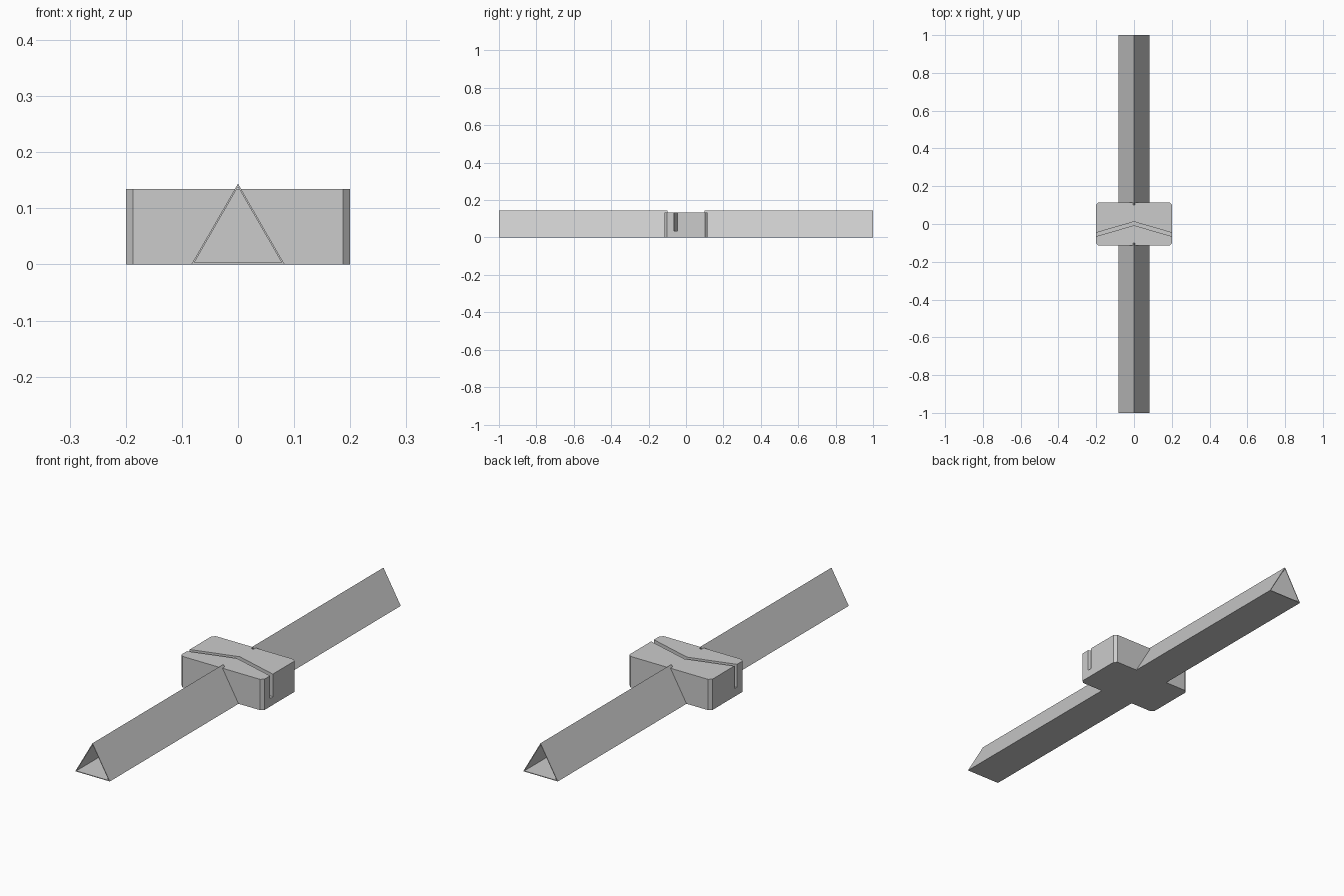
import bpy
import bmesh
from mathutils import Vector

if "Cube" in bpy.data.objects:
    bpy.data.objects.remove(bpy.data.objects["Cube"], do_unlink=True)

grey = bpy.data.materials.new("light grey")
grey.use_nodes = True
grey.diffuse_color = (0.6, 0.6, 0.6, 1)
grey.node_tree.nodes["Principled BSDF"].inputs["Base Color"].default_value = (0.6, 0.6, 0.6, 1)


def prism(name, outline, start, sweep):
    """Extrude a flat outline of 3D points, moved by start, along sweep."""
    bm = bmesh.new()
    face = bm.faces.new([bm.verts.new(Vector(p) + Vector(start)) for p in outline])
    new = bmesh.ops.extrude_face_region(bm, geom=[face])["geom"]
    verts = [v for v in new if isinstance(v, bmesh.types.BMVert)]
    bmesh.ops.translate(bm, verts=verts, vec=sweep)
    bmesh.ops.recalc_face_normals(bm, faces=bm.faces)
    mesh = bpy.data.meshes.new(name)
    bm.to_mesh(mesh)
    bm.free()
    mesh.materials.append(grey)
    obj = bpy.data.objects.new(name, mesh)
    bpy.context.collection.objects.link(obj)
    return obj


def cut(obj, cutter):
    """Subtract the cutter from obj, then discard the cutter."""
    cutter.hide_render = True
    mod = obj.modifiers.new("cut", "BOOLEAN")
    mod.operation = "DIFFERENCE"
    mod.solver = "EXACT"
    mod.object = cutter
    bpy.context.view_layer.objects.active = obj
    bpy.ops.object.modifier_apply(modifier=mod.name)
    bpy.data.objects.remove(cutter, do_unlink=True)


def triangle(base, apex):
    """Equilateral section in the xz plane."""
    half = (apex - base) / 3 ** 0.5
    return [(-half, 0, base), (half, 0, base), (0, 0, apex)]


HEIGHT, WALL, TUBE_END = 0.144, 0.003, 0.1
HX, HY, CHAMFER, BLOCK_TOP = 0.2, 0.115, 0.013, 0.134

# Centre block with chamfered vertical corners
corners = []
for sx, sy in ((1, 1), (-1, 1), (-1, -1), (1, -1)):
    pair = [(sx * HX, sy * (HY - CHAMFER), 0), (sx * (HX - CHAMFER), sy * HY, 0)]
    corners += pair if sx * sy > 0 else pair[::-1]
block = prism("centre_block", corners, (0, 0, 0), (0, 0, BLOCK_TOP))

# Chevron slot across the top of the block
edge = 0.22
back = [(-edge, -0.052, 0), (0, 0.012, 0), (edge, -0.052, 0)]
front = [(x, y - 0.019, z) for x, y, z in reversed(back)]
cut(block, prism("slot_cutter", back + front, (0, 0, 0.035), (0, 0, 0.2)))

# Hollow triangular tubes, each seated in a shallow socket
for name, side in (("front_tube", -1), ("back_tube", 1)):
    start = (0, side * TUBE_END, 0)
    length = (0, side * (1 - TUBE_END), 0)
    cut(block, prism("socket_cutter", triangle(-0.02, HEIGHT), start, length))
    tube = prism(name, triangle(0, HEIGHT), start, length)
    bore_start = (0, side * (TUBE_END - 0.01), 0)
    bore = triangle(WALL, HEIGHT - 2 * WALL)
    cut(tube, prism("bore_cutter", bore, bore_start, (0, side, 0)))
